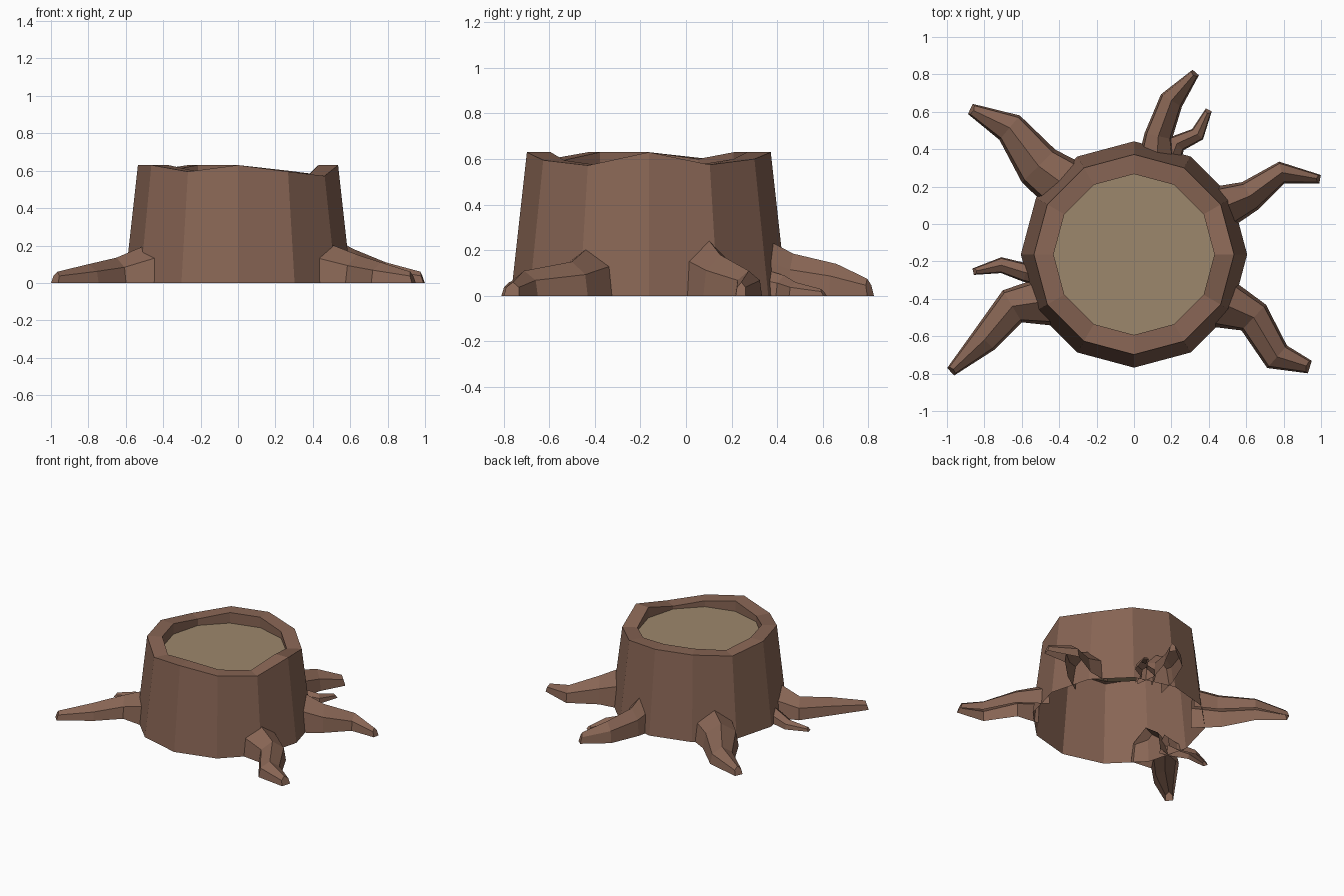
import bpy, math
from mathutils import Vector

if "Cube" in bpy.data.objects:
    bpy.data.objects.remove(bpy.data.objects["Cube"])


def material(name, rgb):
    m = bpy.data.materials.new(name)
    m.diffuse_color = (*rgb, 1)
    m.use_nodes = True
    m.node_tree.nodes["Principled BSDF"].inputs["Base Color"].default_value = m.diffuse_color
    return m


BARK = material("brown bark", (0.245, 0.130, 0.089))
WOOD = material("pale cut wood", (0.335, 0.245, 0.150))


def add_object(name, verts, faces, mat):
    me = bpy.data.meshes.new(name)
    me.from_pydata(verts, [], faces)
    me.materials.append(mat)
    me.update()
    ob = bpy.data.objects.new(name, me)
    bpy.context.collection.objects.link(ob)
    return ob


def bridge(rings, n, closed):
    """Quads between successive rings of n points."""
    faces = []
    for r in range(rings - 1):
        for i in range(n if closed else n - 1):
            j = (i + 1) % n
            faces.append((r * n + i, r * n + j, (r + 1) * n + j, (r + 1) * n + i))
    return faces


# Trunk: twelve-sided, open underneath, uneven rim with a sunken middle
N, CY, CAP_Z = 12, -0.163, 0.55
RIM = [0.63, 0.575, 0.60, 0.63, 0.63, 0.60, 0.63, 0.63, 0.595, 0.63, 0.595, 0.572]


def ring(radius, heights):
    return [(radius * math.cos(math.tau * i / N), CY + radius * math.sin(math.tau * i / N), heights[i])
            for i in range(N)]


trunk_verts = ring(0.605, [0] * N) + ring(0.535, RIM) + ring(0.43, RIM) + ring(0.43, [CAP_Z] * N)
add_object("trunk", trunk_verts, bridge(4, N, True), BARK)

# Cut wood surface inside the rim
add_object("cut_top", ring(0.43, [CAP_Z] * N), [tuple(range(N))], WOOD)

# Roots: ridged cross-section swept along a ground path, blunt tip
SECTION = [(0.5, 0.0), (0.42, 0.62), (0.0, 1.0), (-0.42, 0.62), (-0.5, 0.0)]


def root(name, path):
    """path: (x, y, width, height) from the trunk to the tip."""
    pts = [Vector(p[:2]) for p in path]
    k, verts = len(SECTION), []
    for i, (x, y, w, h) in enumerate(path):
        a, b = pts[max(i - 1, 0)], pts[min(i + 1, len(pts) - 1)]
        d = (b - a).normalized()
        lean = 0.02 if i == len(path) - 1 else 0.0   # tip slopes back
        for s, t in SECTION:
            verts.append((x + d.y * w * s - d.x * lean * t, y - d.x * w * s - d.y * lean * t, h * t))
    faces = bridge(len(path), k, False)
    last = (len(path) - 1) * k
    faces.append(tuple(range(last, last + k)))
    add_object(name, verts, faces, BARK)


root("root_back_left", [(-.36, .20, .30, .23), (-.51, .31, .25, .18), (-.665, .515, .17, .12), (-.875, .615, .06, .06)])
root("root_front_left", [(-.45, -.41, .27, .22), (-.65, -.44, .20, .135), (-.80, -.62, .15, .10), (-.98, -.79, .055, .06)])
root("root_front_right", [(.46, -.42, .28, .22), (.64, -.50, .19, .15), (.765, -.71, .16, .11), (.94, -.765, .07, .06)])
root("root_right", [(.45, .08, .25, .27), (.62, .15, .17, .18), (.79, .275, .12, .11), (.995, .24, .045, .06)])
root("root_back", [(.12, .31, .21, .27), (.13, .47, .15, .185), (.20, .66, .13, .14), (.33, .81, .045, .075)])
root("small_root_back", [(.19, .33, .12, .12), (.23, .43, .10, .09), (.34, .48, .08, .06), (.40, .61, .035, .03)])
root("small_root_left", [(-.50, -.27, .12, .12), (-.58, -.26, .10, .09), (-.71, -.22, .085, .06), (-.86, -.255, .035, .03)])
